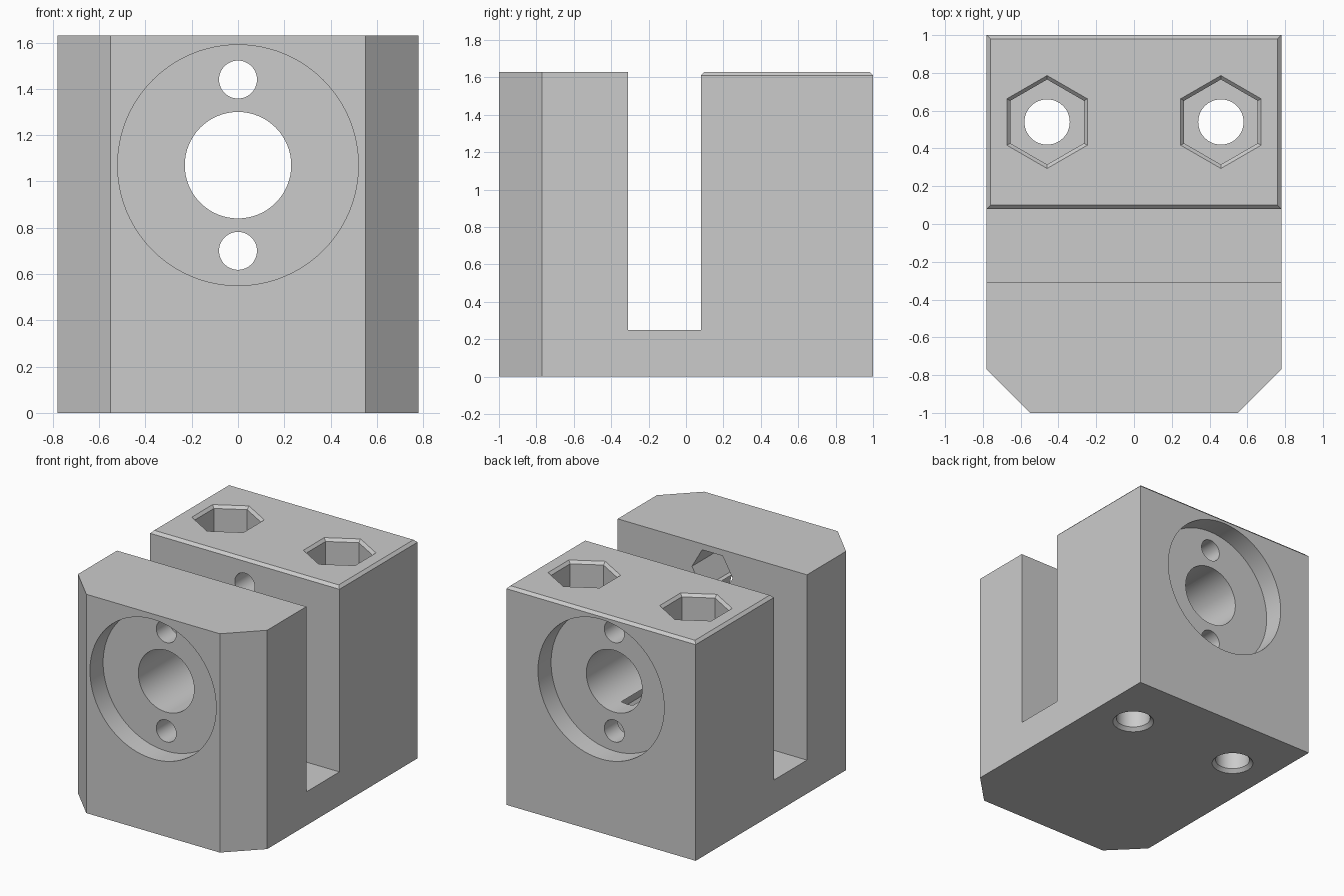
import bpy, bmesh, math
from mathutils import Matrix

if "Cube" in bpy.data.objects:
    bpy.data.objects.remove(bpy.data.objects["Cube"])

W, H = 0.78, 1.63            # half width, height
SLOT_F, SLOT_B, SLOT_Z = -0.31, 0.08, 0.25
AXIS_Z, BOLT_Z = 1.07, 0.37  # bore height, small screw offset from it
NUT_X, NUT_Y = 0.46, 0.54

grey = bpy.data.materials.new("light grey plastic")
grey.use_nodes = True
colour = (0.6, 0.6, 0.6, 1)
grey.diffuse_color = colour
grey.node_tree.nodes["Principled BSDF"].inputs["Base Color"].default_value = colour


def add_object(name, bm):
    bmesh.ops.recalc_face_normals(bm, faces=bm.faces)
    mesh = bpy.data.meshes.new(name)
    bm.to_mesh(mesh)
    bm.free()
    mesh.materials.append(grey)
    obj = bpy.data.objects.new(name, mesh)
    bpy.context.collection.objects.link(obj)
    return obj


# Clamp body: U-shaped side profile extruded across the width
bm = bmesh.new()
profile = [(-1, 0), (1, 0), (1, H), (SLOT_B, H), (SLOT_B, SLOT_Z),
           (SLOT_F, SLOT_Z), (SLOT_F, H), (-1, H)]
side = bm.faces.new([bm.verts.new((-W, y, z)) for y, z in profile])
ext = bmesh.ops.extrude_face_region(bm, geom=[side])
bmesh.ops.translate(bm, vec=(2 * W, 0, 0),
                    verts=[v for v in ext["geom"] if isinstance(v, bmesh.types.BMVert)])


def bevel(rule, size):
    edges = [e for e in bm.edges if all(rule(v.co) for v in e.verts)]
    bmesh.ops.bevel(bm, geom=edges, offset=size, offset_type='OFFSET',
                    segments=1, affect='EDGES')


# Rim of the rear block, then the two front corners
bevel(lambda c: c.z > H - 0.001 and c.y > 0, 0.02)
for s in (-1, 1):
    bevel(lambda c: c.y < -0.999 and c.x * s > W - 0.001, 0.23)
body = add_object("clamp_body", bm)


def cut(axis, x, p, start, end, r1, r2=None, sides=64, turn=0):
    """Cut a round or hexagonal hole along y (p is z) or along z (p is y)."""
    bm = bmesh.new()
    bmesh.ops.create_cone(bm, cap_ends=True, segments=sides, radius1=r1,
                          radius2=r2 or r1, depth=end - start)
    bm.transform(Matrix.Translation((0, 0, (start + end) / 2))
                 @ Matrix.Rotation(turn, 4, 'Z'))
    if axis == 'y':
        bm.transform(Matrix.Rotation(-math.pi / 2, 4, 'X'))
        bm.transform(Matrix.Translation((x, 0, p)))
    else:
        bm.transform(Matrix.Translation((x, p, 0)))
    cutter = add_object("cutter", bm)
    cutter.hide_render = True
    mod = body.modifiers.new("hole", 'BOOLEAN')
    mod.operation, mod.solver, mod.object = 'DIFFERENCE', 'EXACT', cutter
    bpy.context.view_layer.objects.active = body
    bpy.ops.object.modifier_apply(modifier=mod.name)
    bpy.data.objects.remove(cutter)


# Bearing recesses and the main bore
cut('y', 0, AXIS_Z, -1.2, -0.845, 0.52, sides=96)
cut('y', 0, AXIS_Z, 0.845, 1.2, 0.52, sides=96)
cut('y', 0, AXIS_Z, -1.1, 1.1, 0.23)

# Small screw holes with hexagonal pockets opening into the slot
for z in (AXIS_Z - BOLT_Z, AXIS_Z + BOLT_Z):
    cut('y', 0, z, -1.1, 1.1, 0.082, sides=48)
    cut('y', 0, z, -0.69, SLOT_F + 0.1, 0.168, sides=6, turn=math.pi / 6)
    cut('y', 0, z, SLOT_B - 0.1, 0.69, 0.168, sides=6, turn=math.pi / 6)

# Vertical screw holes with chamfered nut pockets on top
for x in (-NUT_X, NUT_X):
    cut('z', x, NUT_Y, -0.1, H + 0.1, 0.12, sides=48)
    cut('z', x, NUT_Y, 1.03, H + 0.1, 0.225, sides=6)
    cut('z', x, NUT_Y, H - 0.02, H + 0.02, 0.225, 0.267, sides=6)
    cut('z', x, NUT_Y, -0.025, 0.025, 0.17, 0.12, sides=48)

body.select_set(True)
bpy.context.view_layer.objects.active = body
bpy.ops.object.shade_smooth_by_angle(angle=math.radians(20))
